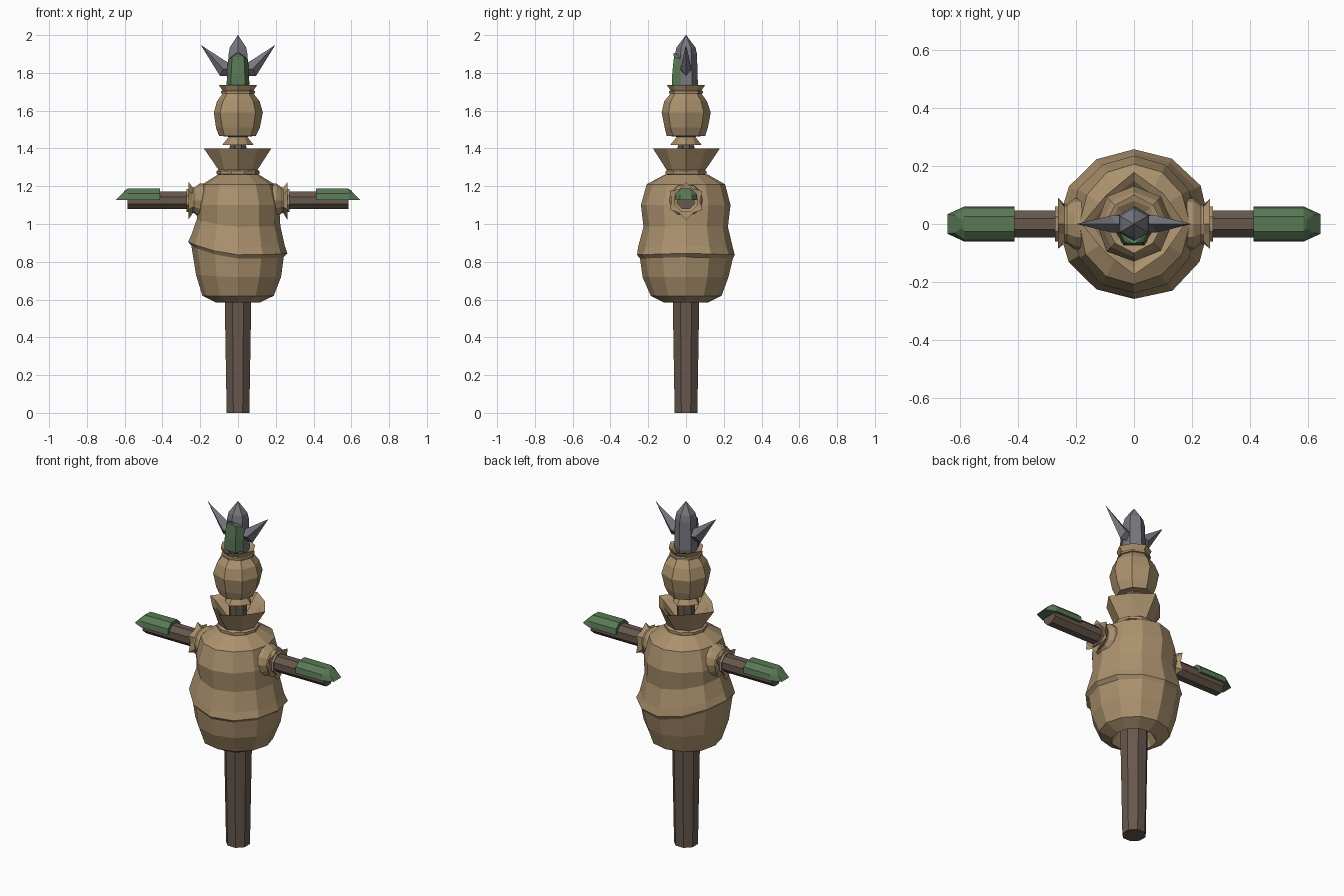
import bpy, bmesh, math, random
from mathutils import Matrix, Vector

if "Cube" in bpy.data.objects:
    bpy.data.objects.remove(bpy.data.objects["Cube"])
random.seed(4)


def mat(name, c):
    m = bpy.data.materials.new(name)
    m.diffuse_color = (*c, 1)
    m.use_nodes = True
    m.node_tree.nodes["Principled BSDF"].inputs["Base Color"].default_value = m.diffuse_color
    return m


BURLAP = mat("burlap tan", (0.41, 0.285, 0.155))
WOOD = mat("dark wood", (0.135, 0.098, 0.075))
GREEN = mat("leaf green", (0.10, 0.19, 0.09))
GREY = mat("slate grey", (0.185, 0.185, 0.215))


def make(name, bm, material):
    bmesh.ops.remove_doubles(bm, verts=bm.verts, dist=1e-5)
    bmesh.ops.recalc_face_normals(bm, faces=bm.faces)
    me = bpy.data.meshes.new(name)
    bm.to_mesh(me)
    bm.free()
    me.materials.append(material)
    ob = bpy.data.objects.new(name, me)
    bpy.context.collection.objects.link(ob)
    return ob


def skin(name, rings, material, caps=True, loft_mat=None):
    """Bridge equal-length rings of points into a closed loft."""
    bm = bmesh.new()
    vs = [[bm.verts.new(p) for p in ring] for ring in rings]
    n = len(vs[0])
    for a, b in zip(vs, vs[1:]):
        for i in range(n):
            j = (i + 1) % n
            bm.faces.new((a[i], a[j], b[j], b[i]))
    if caps:
        bm.faces.new(vs[0])
        bm.faces.new(vs[-1])
    if loft_mat:
        bm.transform(loft_mat)
    return make(name, bm, material)


def ring(z, r, n, phase=0.0, alt=0.0, jitter=0.0):
    pts = []
    for i in range(n):
        a = 2 * math.pi * i / n + phase
        rr = r - alt * (i % 2) + random.uniform(-jitter, jitter)
        pts.append(Vector((rr * math.cos(a), rr * math.sin(a), z)))
    return pts


def lathe(name, prof, n, material, phase=0.0, loft_mat=None):
    return skin(name, [ring(p[0], p[1], n, phase, *p[2:]) for p in prof],
                material, loft_mat=loft_mat)


# upright post
lathe("post", [(0, .065), (.6, .076), (1.3, .05), (1.5, .045)], 8, WOOD, math.pi / 8)

# sack body with a slanted overlapping fold round the belly
rings = []
for z, r, fold in [(.66, .075, 0), (.585, .12, 0), (.62, .19, 0), (.72, .226, .2), (.825, .246, 1),
                   (.845, .262, 1), (.885, .25, 1), (.99, .222, .6), (1.1, .238, 0),
                   (1.21, .205, 0), (1.262, .115, 0)]:
    pts = ring(z, r, 12, 0, 0, .004)
    for p in pts:
        side = p.x / r
        p.z += fold * (.06 * max(0, -side) ** 1.5 - .008 * abs(p.y / r))
        if z > 1.05:
            p.x *= .93
    rings.append(pts)
skin("sack_body", rings, BURLAP)

# tied neck of the sack and its flared collar
lathe("neck_tie", [(1.26, .10), (1.265, .113), (1.28, .113), (1.288, .10)], 10, BURLAP)
lathe("collar", [(1.25, .09), (1.285, .102), (1.40, .177, .034, .005), (1.385, .15, .03), (1.30, .06)],
      8, BURLAP)

# head sack: skirt, round head, tie and open top
lathe("head_skirt", [(1.44, .045), (1.418, .084, .014), (1.46, .05), (1.475, .07)], 8, BURLAP)
lathe("head", [(1.463, .05), (1.466, .098, 0, .004), (1.51, .115, 0, .003), (1.59, .13, 0, .005),
               (1.65, .112, 0, .003), (1.695, .078)], 8, BURLAP)
lathe("head_tie", [(1.688, .075), (1.692, .09), (1.703, .09), (1.708, .078)], 8, BURLAP)
lathe("head_ruffle", [(1.70, .078), (1.735, .101, .008), (1.73, .08), (1.71, .05)], 8, BURLAP)

# grey crest spike
lathe("crest_spike", [(1.70, .055), (1.74, .063), (1.90, .058), (1.935, .05), (2.0, .001)], 6, GREY, math.pi / 6)

# green plate wrapped round the front of the spike
arc = [(-.056, -.032), (-.034, -.073), (.034, -.073), (.056, -.032)]
prism = lambda z, s, peak=0: [Vector((x * s, y * s + .004, z + peak * (abs(x) < .04)))
                             for x, y in arc + [(.03, -.03), (-.03, -.03)]]
skin("crest_plate", [prism(1.735, 1.07), prism(1.80, 1.05), prism(1.872, .93, .012),
                     [Vector((p.x * .15, -.06 + .1 * p.y, 1.905)) for p in prism(0, 1)]], GREEN)

for s, side in ((1, "right"), (-1, "left")):
    # crest side blade, a diamond section running out to a point
    blade = []
    for lo, hi, w in [((.03, 1.785), (.03, 1.85), .03), ((.095, 1.783), (.062, 1.86), .029),
                      ((.195, 1.944), (.194, 1.946), .001)]:
        mx, mz = (lo[0] + hi[0]) / 2, (lo[1] + hi[1]) / 2
        blade.append([Vector((s * lo[0], 0, lo[1])), Vector((s * mx, w, mz)),
                      Vector((s * hi[0], 0, hi[1])), Vector((s * mx, -w, mz))])
    skin("crest_blade_" + side, blade, GREY)

    # arm pole, lying along x
    along = Matrix.Translation((0, 0, 1.125)) @ Matrix.Rotation(s * math.pi / 2, 4, 'Y')
    lathe("arm_" + side, [(0, .05), (.585, .05)], 8, WOOD, math.pi / 8, along)

    # sleeve with a tied, ragged cuff
    lathe("sleeve_" + side, [(.15, .09), (.205, .088), (.232, .068), (.24, .068), (.262, .102, .03, .006),
                             (.258, .06)], 12, BURLAP, 0, along)
    lathe("sleeve_end_" + side, [(.22, .062), (.272, .066), (.265, .05)], 8, BURLAP, math.pi / 8, along)

    # green guard capping the outer arm
    sect = [(-.061, 0), (-.056, .033), (-.026, .06), (.026, .06), (.056, .033), (.061, 0)]
    guard = [[Vector((s * (x - t * h), y * wy, 1.128 + h * hz)) for y, h in sect]
             for x, t, wy, hz in [(.413, 0, 1, 1), (.585, 0, 1, .98), (.645, .8, .55, .85)]]
    skin("arm_guard_" + side, guard, GREEN)
